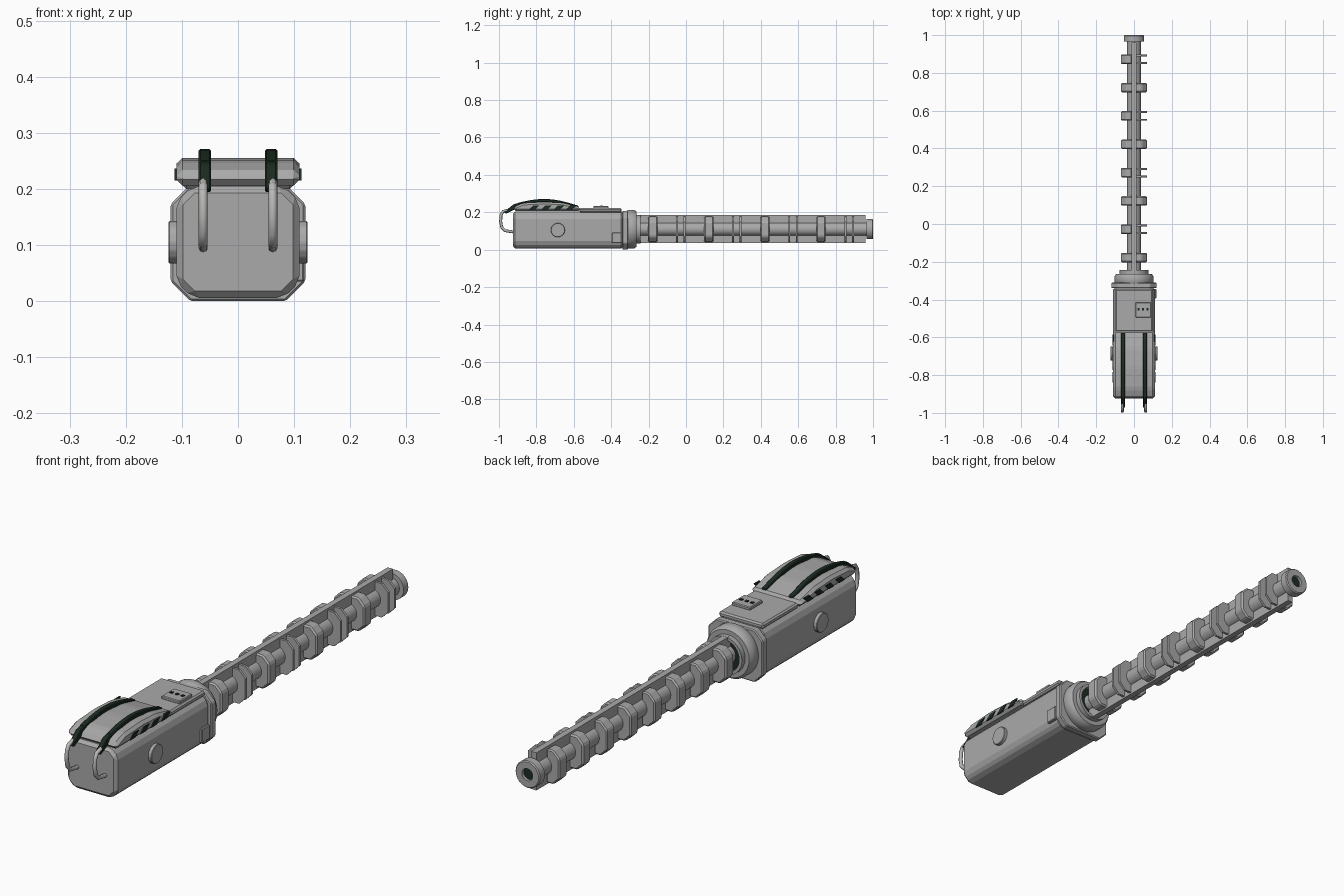
import bpy, bmesh, math
from mathutils import Vector

cube = bpy.data.objects.get("Cube")
if cube:
    bpy.data.objects.remove(cube, do_unlink=True)

AXIS_Z = 0.11


def material(name, rgb):
    m = bpy.data.materials.new(name)
    m.use_nodes = True
    m.diffuse_color = (*rgb, 1)
    m.node_tree.nodes["Principled BSDF"].inputs["Base Color"].default_value = (*rgb, 1)
    return m


grey = material("grey metal", (0.4, 0.4, 0.4))
pale = material("pale metal", (0.48, 0.48, 0.47))
dark = material("dark green", (0.012, 0.025, 0.016))


def finish(name, bm, mat, bevel=0, smooth=False):
    bmesh.ops.recalc_face_normals(bm, faces=bm.faces)
    if bevel:
        bmesh.ops.bevel(bm, geom=list(bm.edges), offset=bevel, segments=1,
                        affect='EDGES', clamp_overlap=True)
    mesh = bpy.data.meshes.new(name)
    bm.to_mesh(mesh)
    bm.free()
    ob = bpy.data.objects.new(name, mesh)
    bpy.context.collection.objects.link(ob)
    mesh.materials.append(mat)
    if smooth:
        bpy.ops.object.select_all(action='DESELECT')
        ob.select_set(True)
        bpy.context.view_layer.objects.active = ob
        bpy.ops.object.shade_smooth_by_angle(angle=math.radians(35))
    return ob


def prism(name, pts, axis, a, b, mat, bevel=0):
    """Extrude an outline (y,z) along x, or (x,z) along y."""
    bm = bmesh.new()
    place = (lambda p, t: (t, p[0], p[1])) if axis == 'x' else (lambda p, t: (p[0], t, p[1]))
    ra = [bm.verts.new(place(p, a)) for p in pts]
    rb = [bm.verts.new(place(p, b)) for p in pts]
    bm.faces.new(ra)
    bm.faces.new(rb)
    for i in range(len(pts)):
        j = (i + 1) % len(pts)
        bm.faces.new((ra[i], ra[j], rb[j], rb[i]))
    return finish(name, bm, mat, bevel)


def octagon(w, z0, z1, c):
    return [(-w + c, z0), (w - c, z0), (w, z0 + c), (w, z1 - c),
            (w - c, z1), (-w + c, z1), (-w, z1 - c), (-w, z0 + c)]


def box(name, lo, hi, mat, bevel=0):
    pts = [(lo[1], lo[2]), (hi[1], lo[2]), (hi[1], hi[2]), (lo[1], hi[2])]
    return prism(name, pts, 'x', lo[0], hi[0], mat, bevel)


def lathe(name, profile, mat, segs=32, closed=False):
    """Turn a (radius, y) profile around the barrel axis."""
    bm = bmesh.new()
    rows = [[bm.verts.new((r * math.cos(t), y, AXIS_Z + r * math.sin(t)))
             for t in (2 * math.pi * k / segs for k in range(segs))] for r, y in profile]
    pairs = list(zip(rows, rows[1:]))
    if closed:
        pairs.append((rows[-1], rows[0]))
    else:
        bm.faces.new(rows[0])
        bm.faces.new(rows[-1])
    for p, q in pairs:
        for k in range(segs):
            n = (k + 1) % segs
            bm.faces.new((p[k], p[n], q[n], q[k]))
    return finish(name, bm, mat, smooth=True)


# Main housing with chamfered corners, and the flange behind it
prism("housing", octagon(0.11, 0.006, 0.205, 0.028), 'y', -0.925, -0.335, grey, 0.012)
prism("rear_flange", octagon(0.12, 0.0, 0.208, 0.035), 'y', -0.34, -0.31, grey, 0.004)
box("rear_top_plate", (-0.098, -0.57, 0.2), (0.098, -0.345, 0.222), grey, 0.006)
box("button_block", (0.008, -0.495, 0.22), (0.09, -0.415, 0.234), grey, 0.003)
for i in range(3):
    x = 0.024 + 0.024 * i
    box(f"button_{i + 1}", (x - 0.006, -0.458, 0.233), (x + 0.006, -0.446, 0.237), dark)
box("side_clip", (0.1, -0.395, 0.035), (0.118, -0.345, 0.092), grey, 0.003)

# Raised top pad with a gently arched back
pad = [(-0.92, 0.206), (-0.92, 0.23), (-0.87, 0.25), (-0.76, 0.256),
       (-0.66, 0.251), (-0.565, 0.228), (-0.565, 0.206)]
prism("top_pad", pad, 'x', -0.11, 0.11, grey, 0.012)

# Round side bosses, slanted dark stripes, straps and hoses on both sides
for s, side in ((1, "left"), (-1, "right")):
    disc = [(-0.685 + 0.038 * math.cos(k * math.pi / 8),
             0.105 + 0.038 * math.sin(k * math.pi / 8)) for k in range(16)]
    prism(f"{side}_boss", disc, 'x', s * 0.1, s * 0.124, grey, 0.002)

    for i in range(4):
        y = -0.84 + 0.066 * i
        stripe = [(y, 0.215), (y + 0.034, 0.215), (y + 0.056, 0.236), (y + 0.022, 0.236)]
        prism(f"{side}_stripe_{i + 1}", stripe, 'x', s * 0.106, s * 0.113, dark)

    # Curved strap on top
    x0, x1 = s * 0.048, s * 0.07
    top, low = [], []
    for k in range(11):
        t = k / 10
        y = -0.9 + 0.325 * t
        z = 0.243 + 0.032 * math.sin(math.pi * min(1, t * 0.93 + 0.07)) - 0.008 * t
        top.append((y, z))
        low.append((y, z - 0.016))
    prism(f"{side}_strap", top + low[::-1], 'x', x0, x1, dark, 0.003)

    # Sleeve joining the strap to the hose
    sleeve = [(-0.975, 0.2), (-0.96, 0.193), (-0.89, 0.228), (-0.895, 0.25), (-0.92, 0.244)]
    prism(f"{side}_sleeve", sleeve, 'x', x0, x1, dark, 0.003)

    # Hose looping down to the housing front
    cu = bpy.data.curves.new(f"{side}_hose", 'CURVE')
    cu.dimensions = '3D'
    cu.bevel_depth = 0.008
    cu.bevel_resolution = 2
    cu.use_fill_caps = True
    path = [(-0.95, 0.211), (-0.978, 0.205), (-0.989, 0.185), (-0.991, 0.15),
            (-0.985, 0.12), (-0.968, 0.102), (-0.915, 0.094)]
    sp = cu.splines.new('POLY')
    sp.points.add(len(path) - 1)
    for p, (y, z) in zip(sp.points, path):
        p.co = (s * 0.062, y, z, 1)
        sp.use_smooth = True
    cu.materials.append(pale)
    bpy.context.collection.objects.link(bpy.data.objects.new(f"{side}_hose", cu))

# Hollow collar, its inner lip and dark recess
lathe("collar", [(0.062, -0.32), (0.096, -0.32), (0.103, -0.31), (0.103, -0.278),
                 (0.094, -0.264), (0.076, -0.264), (0.076, -0.244), (0.064, -0.244)],
      grey, closed=True)
lathe("collar_recess", [(0.063, -0.31), (0.063, -0.262)], dark)

# Barrel tube, full-height rail and muzzle with a dark bore
lathe("barrel_tube", [(0.036, -0.3), (0.036, 0.97)], grey, 24)
box("barrel_rail", (-0.012, -0.265, 0.035), (0.012, 0.96, 0.185), grey)
lathe("muzzle", [(0.024, 0.985), (0.024, 1.0), (0.05, 1.0), (0.054, 0.996),
                 (0.054, 0.966), (0.024, 0.966)], grey, closed=True)
lathe("muzzle_bore", [(0.025, 0.975), (0.025, 0.988)], dark)

# Barrel clamps: every second one is split into two thin plates on the left
full = octagon(0.069, 0.042, 0.177, 0.028)
half = [(min(x, 0.012), z) for x, z in full if x < 0] + []
left_half = [(0.012, 0.042)] + full[1:5] + [(0.012, 0.177)]
right_half = [(-x, z) for x, z in left_half]
for i in range(8):
    y = -0.178 + 0.15 * i
    if i % 2 == 0:
        prism(f"clamp_{i + 1}", full, 'y', y - 0.025, y + 0.025, grey, 0.006)
    else:
        prism(f"clamp_{i + 1}_solid", right_half, 'y', y - 0.025, y + 0.025, grey, 0.005)
        for k, d in enumerate((-0.02, 0.02)):
            prism(f"clamp_{i + 1}_plate_{k + 1}", left_half, 'y',
                  y + d - 0.005, y + d + 0.005, grey)
